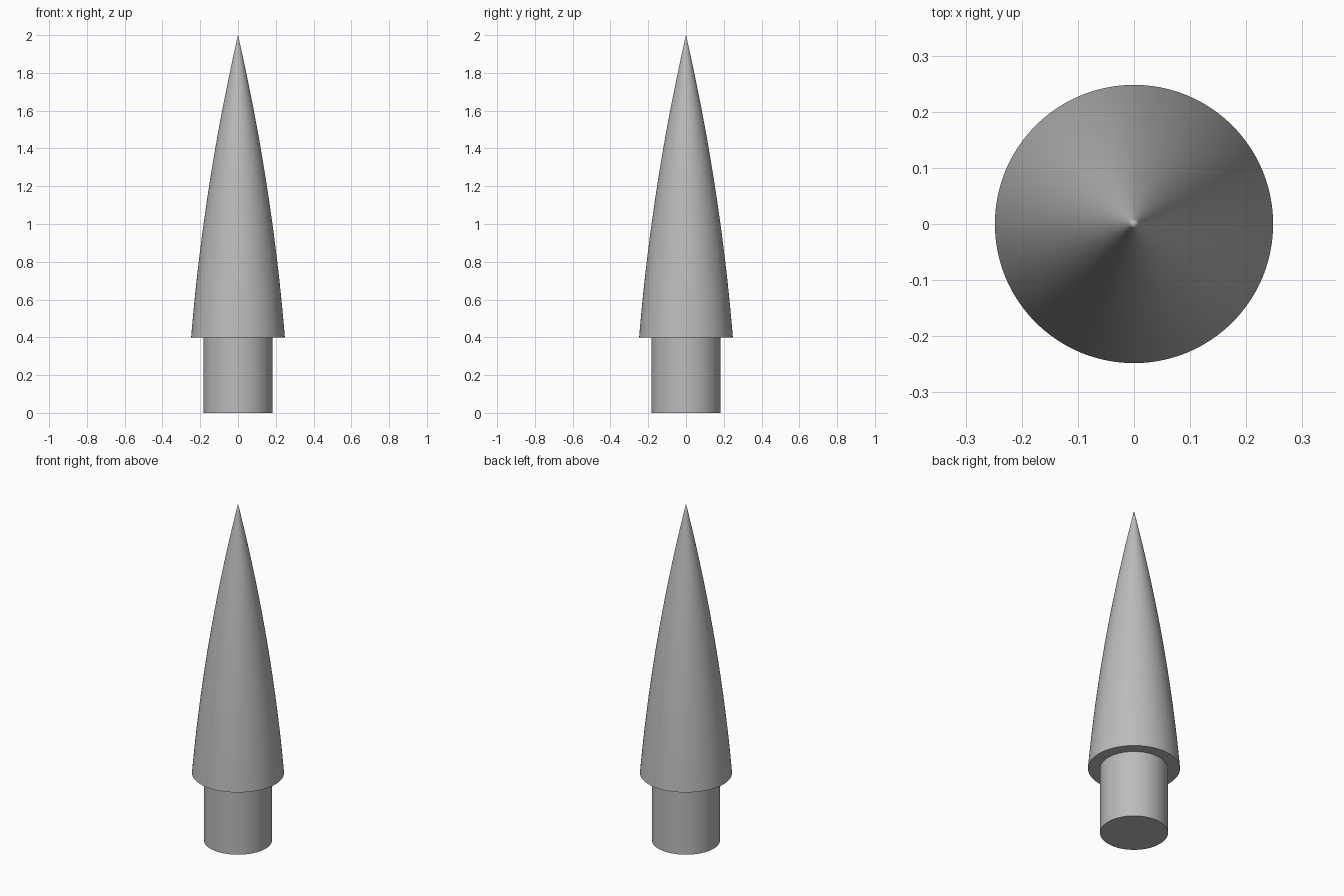
import bpy
import bmesh
import math

if "Cube" in bpy.data.objects:
    bpy.data.objects.remove(bpy.data.objects["Cube"], do_unlink=True)

SEGMENTS = 96
SHOULDER_Z = 0.4
CONE_RADIUS = 0.248
CONE_LENGTH = 1.6
BULGE = 0.64

# Single plain grey
grey = bpy.data.materials.new("plain_grey")
grey.use_nodes = True
colour = (0.5, 0.5, 0.5, 1)
grey.diffuse_color = colour
grey.node_tree.nodes["Principled BSDF"].inputs["Base Color"].default_value = colour


def lathe(name, profile):
    """Spin a (radius, height) profile about the z axis."""
    bm = bmesh.new()
    verts = [bm.verts.new((r, 0, z)) for r, z in profile]
    edges = [bm.edges.new(pair) for pair in zip(verts, verts[1:])]
    bmesh.ops.spin(bm, geom=verts + edges, cent=(0, 0, 0), axis=(0, 0, 1),
                   angle=math.tau, steps=SEGMENTS)
    bmesh.ops.remove_doubles(bm, verts=bm.verts, dist=0.0001)
    bmesh.ops.recalc_face_normals(bm, faces=bm.faces)
    mesh = bpy.data.meshes.new(name)
    bm.to_mesh(mesh)
    bm.free()
    mesh.materials.append(grey)
    obj = bpy.data.objects.new(name, mesh)
    bpy.context.collection.objects.link(obj)
    bpy.ops.object.select_all(action="DESELECT")
    obj.select_set(True)
    bpy.context.view_layer.objects.active = obj
    bpy.ops.object.shade_smooth_by_angle(angle=math.radians(35))
    return obj


def cone_point(t):
    """Parabolic taper: t is 0 at the tip and 1 at the shoulder."""
    radius = CONE_RADIUS * (2 * t - BULGE * t * t) / (2 - BULGE)
    return radius, SHOULDER_Z + CONE_LENGTH * (1 - t)


# Pointed, gently bulging cone with a flat underside
STEPS = 40
lathe("nose_cone", [cone_point(i / STEPS) for i in range(STEPS + 1)] + [(0, SHOULDER_Z)])

# Narrower plug below the shoulder
lathe("base_plug", [(0, 0), (0.183, 0), (0.183, SHOULDER_Z), (0, SHOULDER_Z)])
